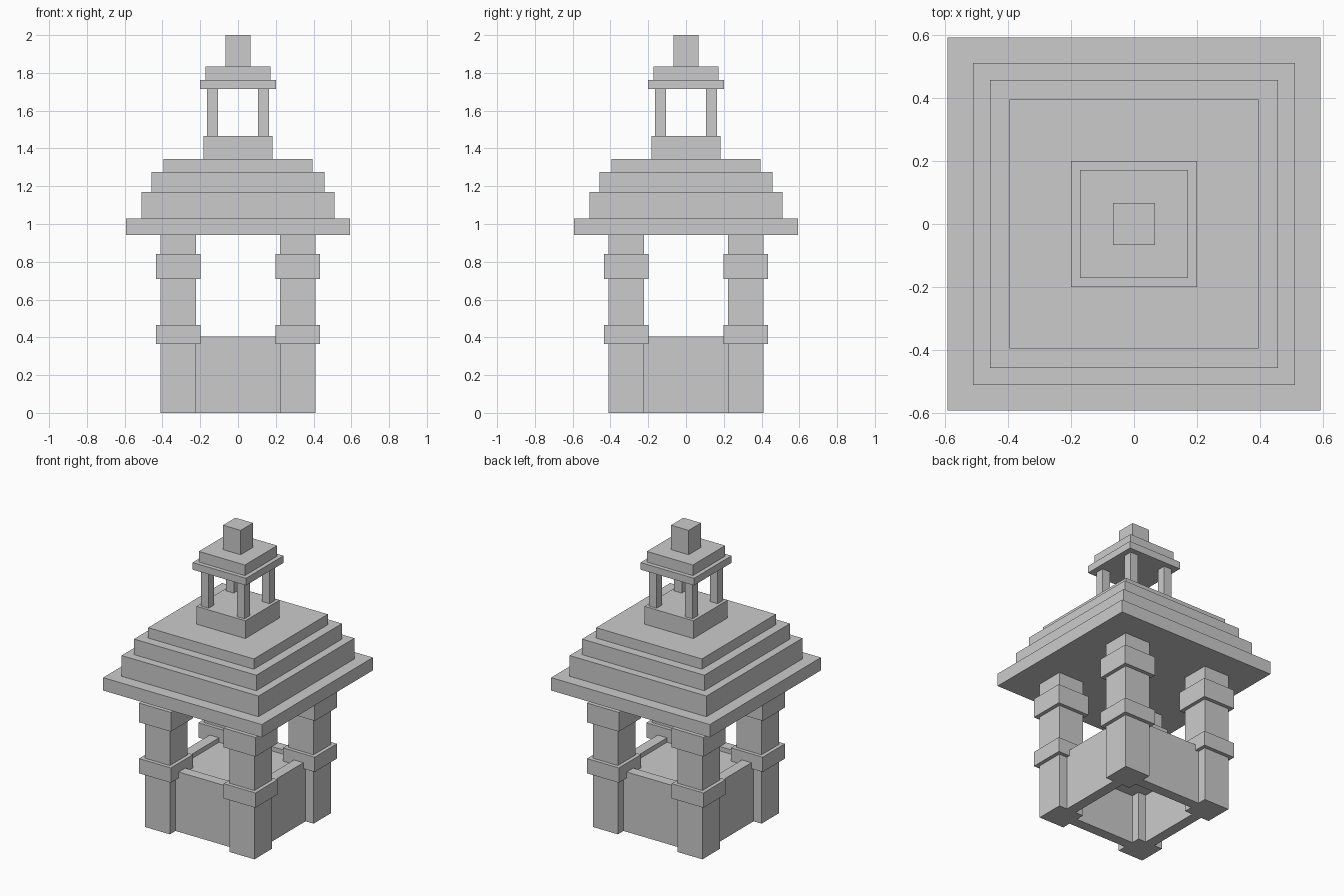
import bpy

cube = bpy.data.objects.get("Cube")
if cube:
    bpy.data.objects.remove(cube, do_unlink=True)

# One plain stone colour
stone = bpy.data.materials.new("stone grey")
stone.use_nodes = True
grey = (0.6, 0.6, 0.6, 1)
stone.diffuse_color = grey
stone.node_tree.nodes["Principled BSDF"].inputs["Base Color"].default_value = grey


def box(name, x, y, z):
    """Box spanning the (low, high) pairs on each axis."""
    spans = (x, y, z)
    bpy.ops.mesh.primitive_cube_add(size=1, location=[(a + b) / 2 for a, b in spans])
    ob = bpy.context.object
    ob.name = name
    ob.scale = [b - a for a, b in spans]
    bpy.ops.object.transform_apply(location=False, rotation=False, scale=True)
    ob.data.materials.append(stone)
    return ob


def slab(name, half, low, high):
    """Square tier centred on the axis."""
    return box(name, (-half, half), (-half, half), (low, high))


def four_corners(name, inner, outer, low, high):
    """The same square block at each corner."""
    for sx, side in ((1, "left"), (-1, "right")):
        for sy, end in ((-1, "front"), (1, "back")):
            box(f"{name}_{end}_{side}", sorted((sx * inner, sx * outer)),
                sorted((sy * inner, sy * outer)), (low, high))


# Corner pillars with two projecting bands
four_corners("pillar", 0.222, 0.41, 0, 0.945)
four_corners("lower_band", 0.198, 0.435, 0.365, 0.465)
four_corners("upper_band", 0.198, 0.435, 0.71, 0.84)

# Low walls between the pillars, set back from their outer faces
WALL_IN, WALL_OUT, WALL_TOP = 0.28, 0.35, 0.405
for s, end, side in ((-1, "front", "right"), (1, "back", "left")):
    across = sorted((s * WALL_IN, s * WALL_OUT))
    box(f"wall_{end}", (-0.3, 0.3), across, (0, WALL_TOP))
    box(f"wall_{side}", across, (-0.3, 0.3), (0, WALL_TOP))

# Floor just under the wall tops, hollow below
slab("floor", 0.285, 0.33, 0.375)

# Stepped main roof
for i, (half, low, high) in enumerate([
        (0.593, 0.943, 1.03), (0.512, 1.03, 1.17),
        (0.457, 1.17, 1.275), (0.395, 1.275, 1.345)]):
    slab(f"roof_tier_{i + 1}", half, low, high)

# Small lantern on top
slab("lantern_base", 0.183, 1.345, 1.465)
four_corners("lantern_post", 0.105, 0.163, 1.465, 1.715)
slab("lantern_eave", 0.2, 1.715, 1.763)
slab("lantern_roof", 0.172, 1.763, 1.835)
slab("finial", 0.066, 1.835, 2.0)
